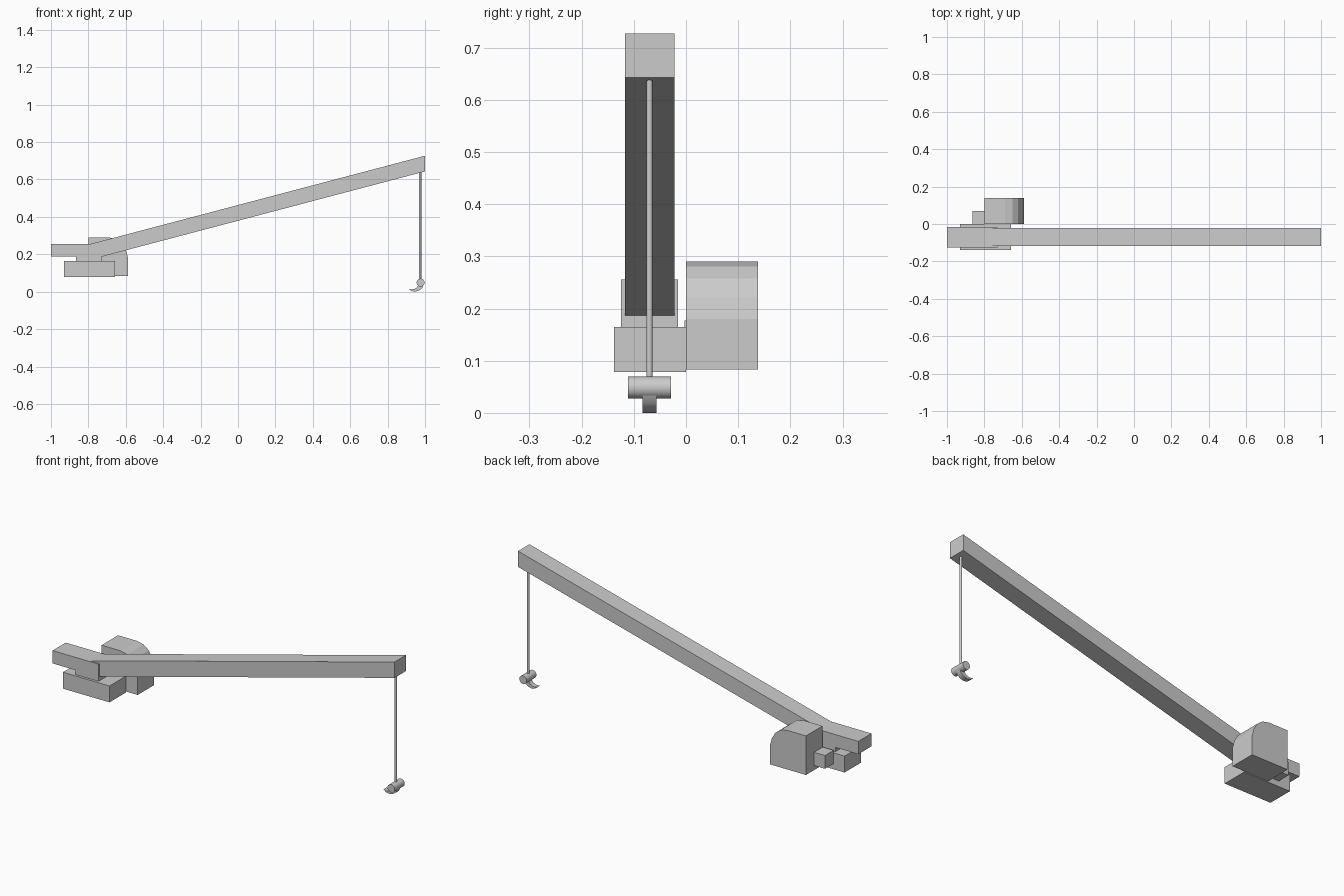
import bpy, bmesh, math
from mathutils import Matrix

if "Cube" in bpy.data.objects:
    bpy.data.objects.remove(bpy.data.objects["Cube"])

grey = bpy.data.materials.new("light_grey")
grey.diffuse_color = (0.6, 0.6, 0.6, 1)
grey.use_nodes = True
grey.node_tree.nodes["Principled BSDF"].inputs["Base Color"].default_value = grey.diffuse_color


def finish(name, bm, smooth=False):
    bmesh.ops.recalc_face_normals(bm, faces=bm.faces)
    mesh = bpy.data.meshes.new(name)
    bm.to_mesh(mesh)
    bm.free()
    mesh.materials.append(grey)
    ob = bpy.data.objects.new(name, mesh)
    bpy.context.collection.objects.link(ob)
    if smooth:
        bpy.ops.object.select_all(action='DESELECT')
        ob.select_set(True)
        bpy.context.view_layer.objects.active = ob
        bpy.ops.object.shade_smooth_by_angle(angle=math.radians(40))
    return ob


def extrude_profile(name, pts, y0, y1, smooth=False):
    """Side profile in x/z pushed from y0 to y1."""
    bm = bmesh.new()
    face = bm.faces.new([bm.verts.new((x, y0, z)) for x, z in pts])
    ext = bmesh.ops.extrude_face_region(bm, geom=[face])["geom"]
    verts = [v for v in ext if isinstance(v, bmesh.types.BMVert)]
    bmesh.ops.translate(bm, verts=verts, vec=(0, y1 - y0, 0))
    return finish(name, bm, smooth)


def box(name, x0, x1, y0, y1, z0, z1):
    return extrude_profile(name, [(x0, z0), (x1, z0), (x1, z1), (x0, z1)], y0, y1)


def rod(name, centre, radius, length, along_y=False, sides=32):
    bm = bmesh.new()
    m = Matrix.Translation(centre)
    if along_y:
        m = m @ Matrix.Rotation(math.pi / 2, 4, 'X')
    bmesh.ops.create_cone(bm, cap_ends=True, segments=sides, radius1=radius,
                          radius2=radius, depth=length, matrix=m)
    return finish(name, bm, True)


# Base, turntable and rear jib
box("base_block", -0.93, -0.657, -0.138, 0.0, 0.078, 0.165)
box("turntable", -0.865, -0.73, -0.125, -0.015, 0.165, 0.19)
box("rear_jib", -1.0, -0.73, -0.125, -0.015, 0.188, 0.256)

# Long sloping boom with a vertical tip
extrude_profile("boom", [(-0.73, 0.187), (1.0, 0.643), (1.0, 0.727), (-0.79, 0.255)],
                -0.117, -0.022)

# Operator cab with a rounded front, and the box behind it
extrude_profile("cab", [(-0.80, 0.083), (-0.588, 0.083), (-0.588, 0.18), (-0.599, 0.222),
                        (-0.62, 0.258), (-0.65, 0.281), (-0.69, 0.29), (-0.80, 0.29)],
                0.0, 0.138)
box("rear_box", -0.864, -0.80, -0.003, 0.07, 0.107, 0.177)

# Hoist cable, pulley and hook
rod("hoist_cable", (0.974, -0.07, 0.355), 0.006, 0.59, sides=16)
rod("hook_pulley", (0.976, -0.07, 0.0485), 0.0212, 0.083, along_y=True)
extrude_profile("hook", [(0.992, 0.036), (0.984, 0.018), (0.966, 0.005), (0.945, 0.0),
                         (0.927, 0.004), (0.911, 0.016), (0.926, 0.012), (0.942, 0.014),
                         (0.956, 0.022), (0.964, 0.036)], -0.083, -0.057, smooth=True)
